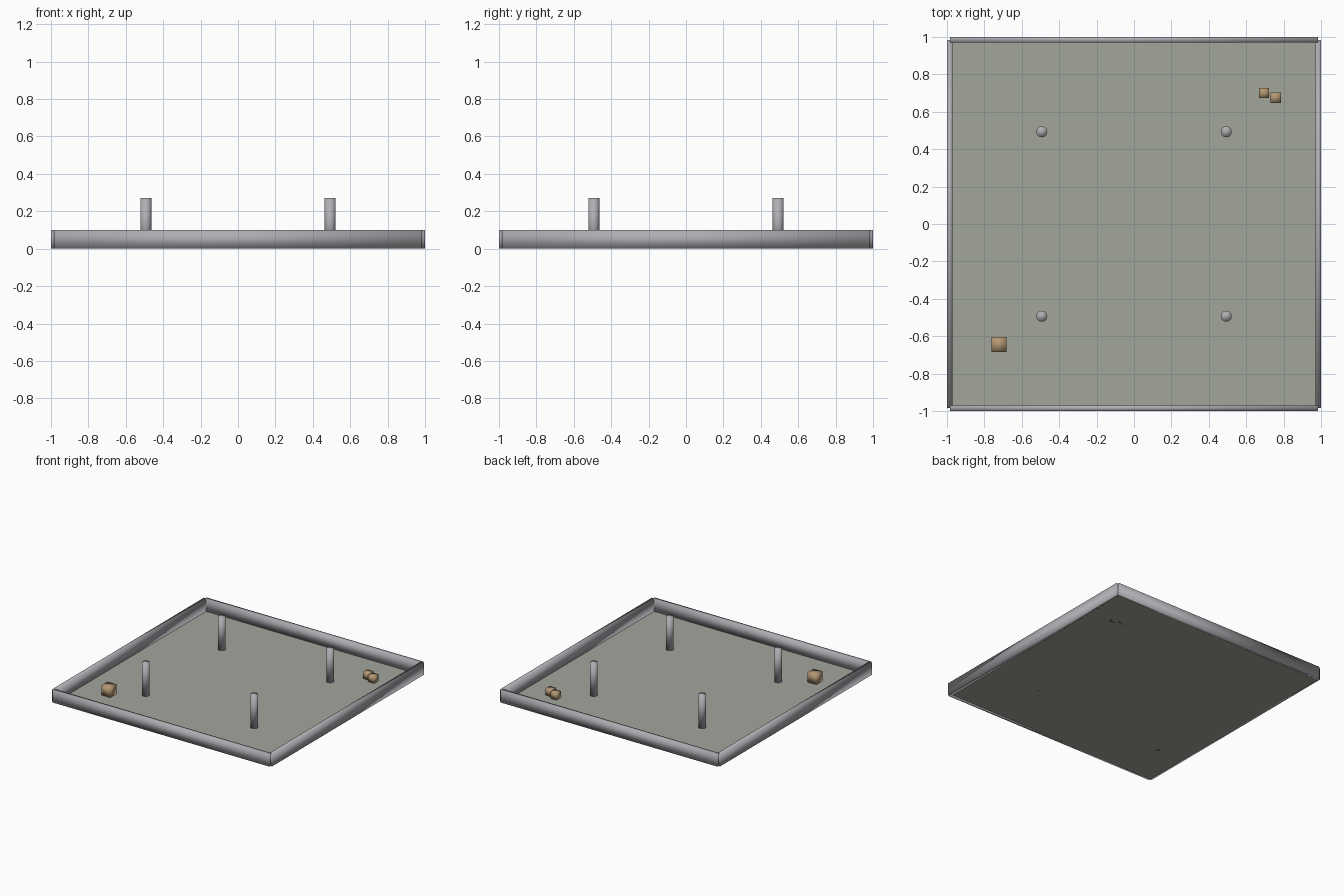
import bpy, bmesh, math
from mathutils import Matrix

if "Cube" in bpy.data.objects:
    bpy.data.objects.remove(bpy.data.objects["Cube"])


def material(name, rgb):
    m = bpy.data.materials.new(name)
    m.diffuse_color = (*rgb, 1)
    m.use_nodes = True
    m.node_tree.nodes["Principled BSDF"].inputs["Base Color"].default_value = m.diffuse_color
    return m


STONE = material("ground_green_grey", (0.36, 0.38, 0.33))
STEEL = material("wall_grey", (0.42, 0.42, 0.45))
WOOD = material("crate_brown", (0.45, 0.31, 0.17))


def add_object(name, bm, mat, smooth=False):
    mesh = bpy.data.meshes.new(name)
    for f in bm.faces:
        f.smooth = smooth
    bm.to_mesh(mesh)
    bm.free()
    mesh.materials.append(mat)
    obj = bpy.data.objects.new(name, mesh)
    bpy.context.collection.objects.link(obj)
    return obj


def box(name, x, y, sx, sy, sz, mat):
    # box standing on the floor, softly shaded across its corners
    bm = bmesh.new()
    bmesh.ops.create_cube(bm, size=1, matrix=Matrix.Translation((x, y, sz / 2))
                          @ Matrix.Diagonal((sx, sy, sz, 1)))
    return add_object(name, bm, mat, smooth=True)


def pillar(name, x, y, radius, height):
    bm = bmesh.new()
    bmesh.ops.create_cone(bm, cap_ends=True, segments=16, radius1=radius,
                          radius2=radius, depth=height,
                          matrix=Matrix.Translation((x, y, height / 2)))
    return add_object(name, bm, STEEL, smooth=True)


E = 0.985   # floor half size and wall centre line
T = 0.03    # wall thickness
H = 0.099   # wall height

# Floor sheet
bm = bmesh.new()
bmesh.ops.create_grid(bm, x_segments=1, y_segments=1, size=E)
add_object("floor", bm, STONE)

# Perimeter walls, notched where they cross at the corners
for side, s in (("front", -1), ("back", 1)):
    box(side + "_wall", 0, s * E, 2 * E, T, H, STEEL)
for side, s in (("left", -1), ("right", 1)):
    box(side + "_wall", s * E, 0, T, 2 * E, H, STEEL)

# Four pillars
for sx in (-1, 1):
    for sy in (-1, 1):
        name = ("front" if sy < 0 else "back") + ("_left" if sx < 0 else "_right")
        pillar(name + "_pillar", sx * 0.493, sy * 0.493, 0.0295, 0.27)

# Crates
for name, x, y, s in (("large_crate", -0.722, -0.645, 0.08),
                      ("small_crate_a", 0.695, 0.70, 0.055),
                      ("small_crate_b", 0.758, 0.675, 0.055)):
    box(name, x, y, s, s, s, WOOD)

# Flat ring marking at the centre
bm = bmesh.new()
N = 48
rings = [[bm.verts.new((r * math.cos(2 * math.pi * i / N),
                        r * math.sin(2 * math.pi * i / N), 0.002))
          for i in range(N)] for r in (0.157, 0.168)]
for i in range(N):
    j = (i + 1) % N
    bm.faces.new((rings[0][i], rings[1][i], rings[1][j], rings[0][j]))
add_object("centre_ring", bm, STONE)
